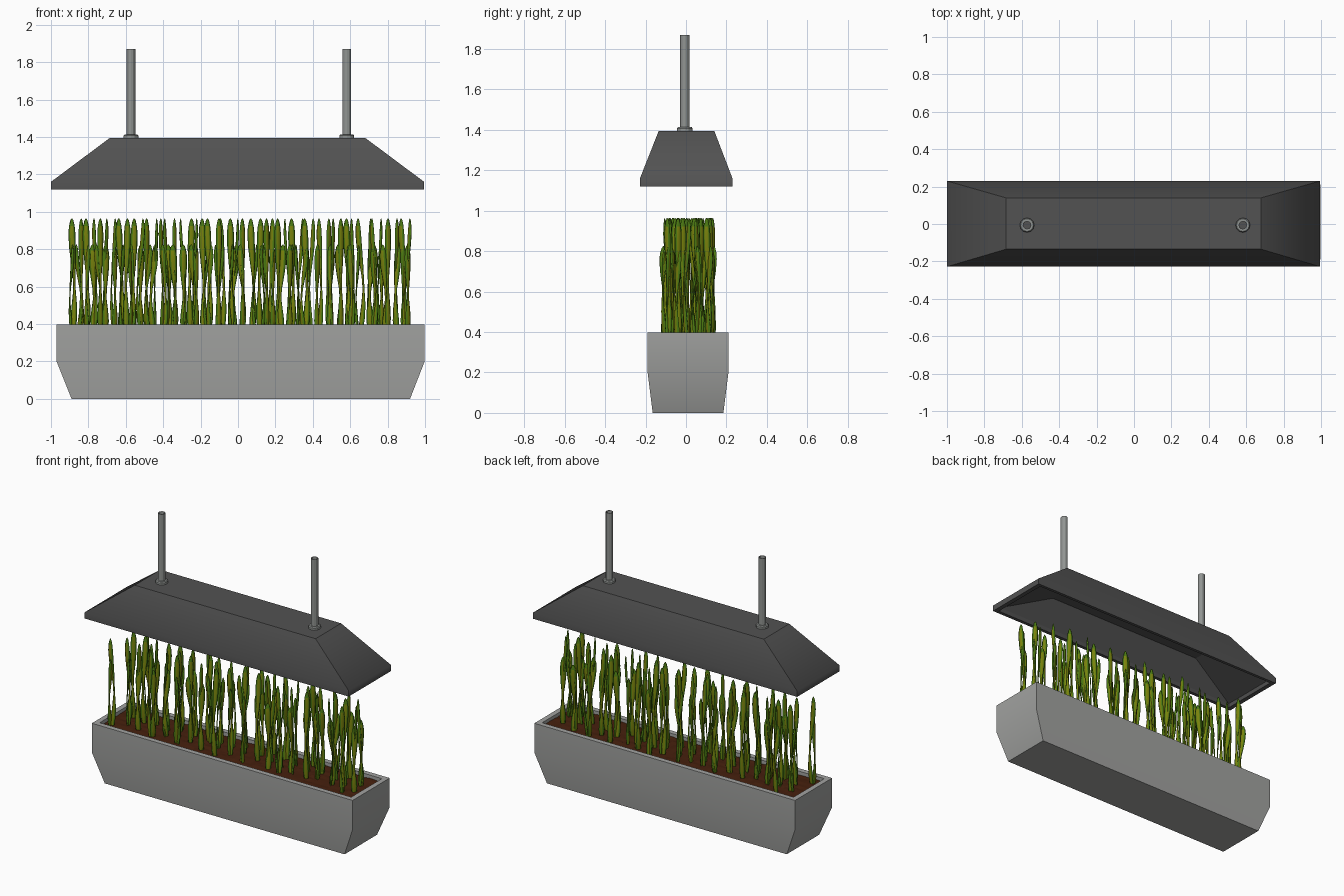
import bpy, bmesh, math, random
from mathutils import Vector, Matrix

if "Cube" in bpy.data.objects:
    bpy.data.objects.remove(bpy.data.objects["Cube"])

random.seed(11)


def material(name, rgb):
    m = bpy.data.materials.new(name)
    m.diffuse_color = (*rgb, 1)
    m.use_nodes = True
    m.node_tree.nodes["Principled BSDF"].inputs["Base Color"].default_value = m.diffuse_color
    return m


STONE = material("planter grey", (0.36, 0.365, 0.355))
STEEL = material("rod grey", (0.28, 0.295, 0.285))
HOOD = material("hood charcoal", (0.085, 0.085, 0.085))
SOIL = material("soil brown", (0.06, 0.014, 0.004))
GREEN = material("leaf green", (0.07, 0.19, 0.006))
OLIVE = material("leaf olive", (0.19, 0.225, 0.004))


def finish(bm, name, *mats, soft_z=None):
    """Make the object; edges lying at height soft_z are shaded smooth, the rest stay sharp."""
    bmesh.ops.recalc_face_normals(bm, faces=bm.faces)
    if soft_z is not None:
        for f in bm.faces:
            f.smooth = True
        for e in bm.edges:
            e.smooth = all(abs(v.co.z - soft_z) < 1e-4 for v in e.verts)
    me = bpy.data.meshes.new(name)
    bm.to_mesh(me)
    bm.free()
    for m in mats:
        me.materials.append(m)
    ob = bpy.data.objects.new(name, me)
    bpy.context.collection.objects.link(ob)
    return ob


def loft(bm, rings, caps=True):
    """Skin a list of closed point rings; returns rows of side faces."""
    vs = [[bm.verts.new(p) for p in r] for r in rings]
    n = len(vs[0])
    rows = []
    for a, b in zip(vs, vs[1:]):
        rows.append([bm.faces.new((a[i], a[(i + 1) % n], b[(i + 1) % n], b[i]))
                     for i in range(n)])
    if caps:
        bm.faces.new(vs[0][::-1])
        bm.faces.new(vs[-1])
    return rows


def rect(x0, x1, y0, y1, z):
    return [(x0, y0, z), (x1, y0, z), (x1, y1, z), (x0, y1, z)]


def circle(cx, cy, r, z, n=12):
    return [(cx + r * math.cos(2 * math.pi * i / n),
             cy + r * math.sin(2 * math.pi * i / n), z) for i in range(n)]


# Planter trough: tapered foot, straight upper walls, hollow top
bm = bmesh.new()
loft(bm, [rect(-0.89, 0.92, -0.165, 0.185, 0),
          rect(-0.97, 0.998, -0.19, 0.21, 0.2),
          rect(-0.97, 0.998, -0.19, 0.21, 0.398),
          rect(-0.935, 0.963, -0.155, 0.175, 0.398),
          rect(-0.935, 0.963, -0.155, 0.175, 0.33)])
finish(bm, "planter", STONE, soft_z=0.2)

# Soil bed with a slightly lumpy surface
bm = bmesh.new()
bmesh.ops.create_grid(bm, x_segments=60, y_segments=12, size=1)
for v in bm.verts:
    v.co = (0.014 + v.co.x * 0.949, 0.01 + v.co.y * 0.165,
            0.374 + random.uniform(-0.003, 0.003))
finish(bm, "soil", SOIL)

# Lamp hood: hollow hipped shell with an upright rim
bm = bmesh.new()
loft(bm, [rect(-0.605, 0.6, -0.1, 0.105, 1.305),
          rect(-0.965, 0.96, -0.2, 0.205, 1.145),
          rect(-0.97, 0.965, -0.205, 0.21, 1.12),
          rect(-1.0, 0.995, -0.228, 0.23, 1.12),
          rect(-1.0, 0.995, -0.228, 0.23, 1.16),
          rect(-0.685, 0.68, -0.135, 0.14, 1.395)])
finish(bm, "lamp_hood", HOOD, soft_z=1.16)

# Hanging tubes, open at the top, with collars
for side, x in (("left", -0.572), ("right", 0.582)):
    bm = bmesh.new()
    y = -0.006
    loft(bm, [circle(x, y, 0.039, 1.39), circle(x, y, 0.039, 1.408),
              circle(x, y, 0.034, 1.414), circle(x, y, 0.023, 1.414),
              circle(x, y, 0.023, 1.87), circle(x, y, 0.020, 1.87),
              circle(x, y, 0.020, 1.39)], caps=False)
    finish(bm, side + "_hanging_tube", STEEL)

# Leaf blades: lens section, waisted in the middle, gently wavy
PROFILE = [(0, 0.7), (0.1, 0.95), (0.22, 0.75), (0.36, 0.35), (0.48, 0.4),
           (0.6, 0.7), (0.74, 0.95), (0.86, 1.0), (0.93, 0.8), (0.98, 0.45), (1, 0.08)]
SECTION = [(-1, 0), (-0.5, 0.38), (0.5, 0.38), (1, 0), (0.5, -0.38), (-0.5, -0.38)]


def blade(bm, x, y, height, half_width, angle, bend):
    turn = Matrix.Rotation(angle, 3, 'Z')
    rings = []
    for t, w in PROFILE:
        w *= half_width
        sway = bend * math.sin(t * math.pi * 1.6)
        z = 0.37 + t * height
        rings.append([Vector((x, y, z)) + turn @ Vector((u * w + sway * 0.6, v * w + sway, 0))
                      for u, v in SECTION])
    rows = loft(bm, rings)
    for r, row in enumerate(rows):
        for i, f in enumerate(row):
            # olive stripe down each broad side, green edges and tip
            f.material_index = 1 if i in (1, 4) and r < len(rows) - 2 else 0
            f.smooth = True


# Plants along the trough, each with one tall and one short blade
bm = bmesh.new()
COUNT = 50
for i in range(COUNT):
    x = -0.9 + 1.83 * (i + random.uniform(0.15, 0.85)) / COUNT
    y = 0.013 + 0.118 * (2 * ((i * 0.618 + random.uniform(0, 0.15)) % 1) - 1)
    a = random.uniform(0, math.tau)
    blade(bm, x, y, 0.595, 0.019, a, random.uniform(0.005, 0.014))
    blade(bm, x + random.uniform(-0.02, 0.02), y + random.uniform(-0.012, 0.012),
          0.455, 0.021, a + random.uniform(1, 2.5), random.uniform(0.005, 0.012))
finish(bm, "leaf_blades", GREEN, OLIVE)
